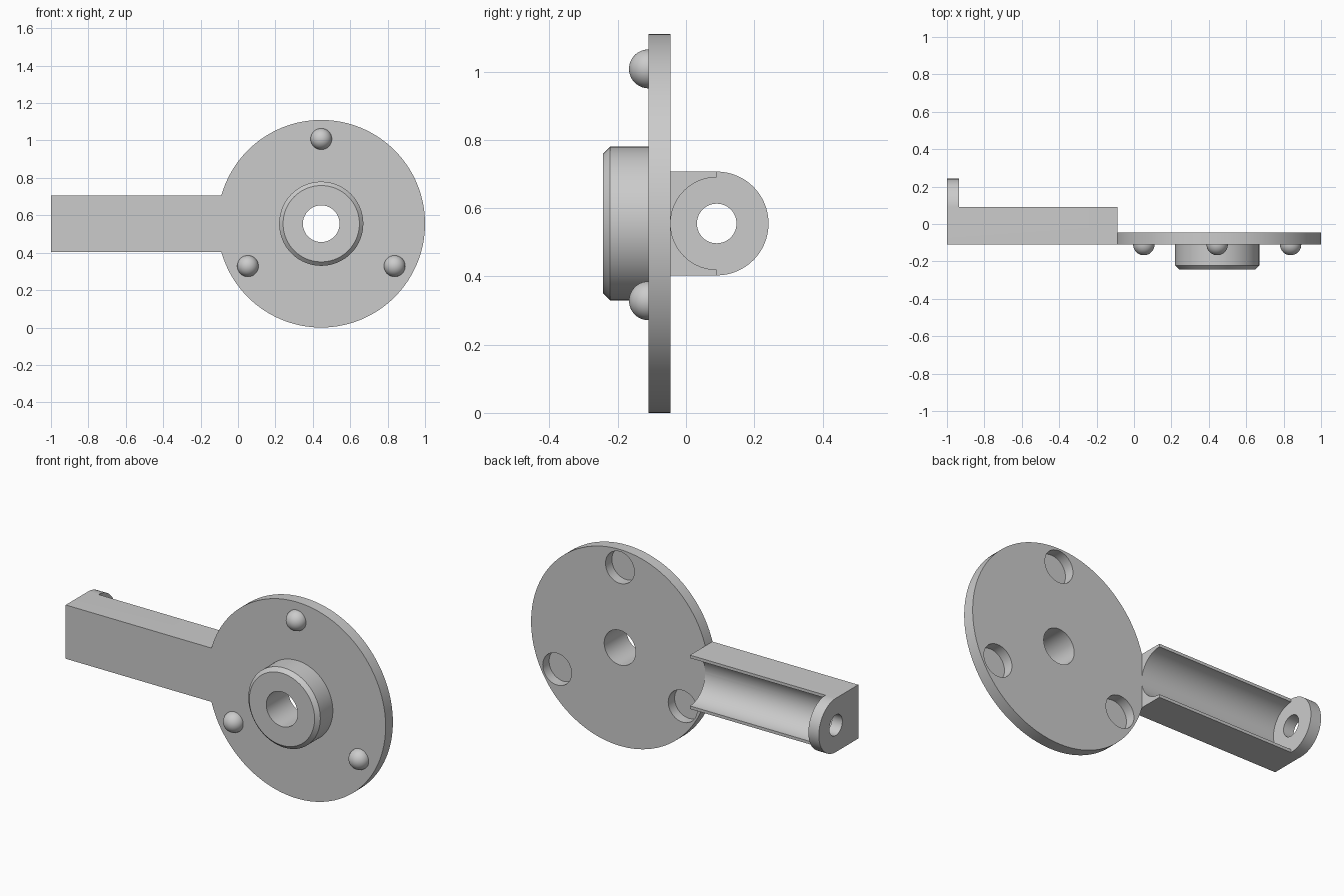
import bpy
import math
from mathutils import Matrix

cube = bpy.data.objects.get("Cube")
if cube:
    bpy.data.objects.remove(cube)

grey = bpy.data.materials.new("plain grey")
grey.use_nodes = True
colour = (0.6, 0.6, 0.6, 1)
grey.diffuse_color = colour
grey.node_tree.nodes["Principled BSDF"].inputs["Base Color"].default_value = colour

CX, CZ = 0.445, 0.555          # disc centre
FRONT, BACK = -0.11, -0.045    # disc faces
AY, AR = 0.09, 0.152           # arm bore axis and half height
ARM_END = -0.088


def finish(name):
    ob = bpy.context.object
    ob.name = name
    ob.data.materials.clear()
    ob.data.materials.append(grey)
    bpy.ops.object.transform_apply(location=True, rotation=True, scale=True)
    return ob


def rod_y(name, x, z, y0, y1, r0, r1=None, n=96):
    """Cylinder or cone along y, radius r0 at y0 and r1 at y1."""
    bpy.ops.mesh.primitive_cone_add(vertices=n, radius1=r1 or r0, radius2=r0, depth=y1 - y0,
                                    location=(x, (y0 + y1) / 2, z), rotation=(math.pi / 2, 0, 0))
    return finish(name)


def rod_x(name, x0, x1, r, n=96):
    """Cylinder along the arm's own axis."""
    bpy.ops.mesh.primitive_cylinder_add(vertices=n, radius=r, depth=x1 - x0,
                                        location=((x0 + x1) / 2, AY, CZ), rotation=(0, math.pi / 2, 0))
    return finish(name)


def box(name, x0, x1, y0, y1, z0, z1):
    bpy.ops.mesh.primitive_cube_add(size=1, location=((x0 + x1) / 2, (y0 + y1) / 2, (z0 + z1) / 2))
    bpy.context.object.scale = (x1 - x0, y1 - y0, z1 - z0)
    return finish(name)


def combine(target, other, operation):
    """Apply a boolean and discard the second solid."""
    mod = target.modifiers.new(operation, 'BOOLEAN')
    mod.operation, mod.solver, mod.object = operation, 'EXACT', other
    bpy.context.view_layer.objects.active = target
    bpy.ops.object.modifier_apply(modifier=mod.name)
    bpy.data.objects.remove(other)


# Arm: half-open trough with a rounded, drilled end plate
arm = box("arm", -1, ARM_END, FRONT, AY, CZ - AR, CZ + AR)
combine(arm, rod_x("end_plate", -1, -0.935, AR), 'UNION')
combine(arm, rod_x("trough_cutter", -0.935, 0.1, 0.1352), 'DIFFERENCE')
combine(arm, rod_x("end_hole_cutter", -1.1, -0.8, 0.058), 'DIFFERENCE')

# Round flange
disc = rod_y("disc", CX, CZ, FRONT, BACK, 0.555, n=128)

# Pins: domes in front, blind sockets behind
domes = []
for i in range(3):
    a = math.radians(90 + 120 * i)
    x, z = CX + 0.453 * math.cos(a), CZ + 0.453 * math.sin(a)
    combine(disc, rod_y("socket_cutter", x, z, FRONT + 0.008, 0.1, 0.09, n=48), 'DIFFERENCE')
    bpy.ops.mesh.primitive_uv_sphere_add(segments=48, ring_count=24, radius=0.057, location=(x, FRONT, z))
    dome = finish(f"dome_{i + 1}")
    combine(dome, box("half_cutter", x - 0.2, x + 0.2, FRONT + 0.004, 0.2, z - 0.2, z + 0.2), 'DIFFERENCE')
    domes.append(dome)

# Hub with chamfered nose, bored through
hub = rod_y("hub", CX, CZ, -0.222, FRONT + 0.01, 0.225)
combine(hub, rod_y("hub_chamfer", CX, CZ, -0.243, -0.222, 0.204, 0.225), 'UNION')
combine(disc, hub, 'UNION')
combine(disc, rod_y("bore_cutter", CX, CZ, -0.5, 0.3, 0.098), 'DIFFERENCE')
disc.name = "flange_with_hub"
combine(disc, arm, 'UNION')
disc.name = "flange_and_arm"

# Shading
for ob in [disc] + domes:
    bpy.ops.object.select_all(action='DESELECT')
    ob.select_set(True)
    bpy.context.view_layer.objects.active = ob
    bpy.ops.object.shade_smooth_by_angle(angle=math.radians(25))
